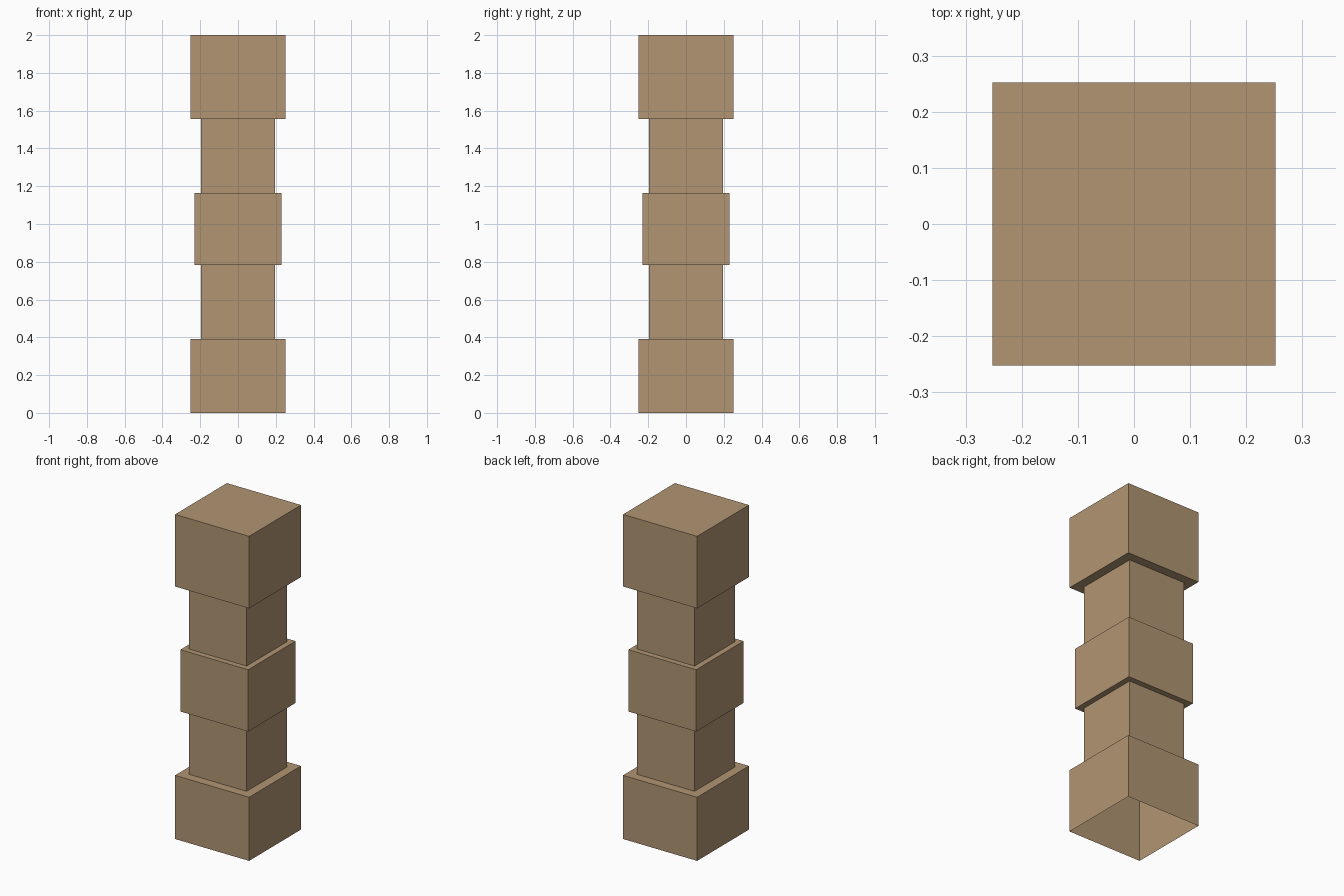
import bpy, bmesh

if "Cube" in bpy.data.objects:
    bpy.data.objects.remove(bpy.data.objects["Cube"])

# Single wood colour
wood = bpy.data.materials.new("tan wood")
wood.diffuse_color = (0.44, 0.30, 0.17, 1.0)
wood.use_nodes = True
wood.node_tree.nodes["Principled BSDF"].inputs["Base Color"].default_value = wood.diffuse_color

# Stepped square profile: (half width, height), from open foot to closed cap
BASE, SHAFT, COLLAR = 0.2525, 0.196, 0.231
profile = [
    (BASE, 0.0), (BASE, 0.392),
    (SHAFT, 0.392), (SHAFT, 0.783),
    (COLLAR, 0.783), (COLLAR, 1.164),
    (SHAFT, 1.164), (SHAFT, 1.556),
    (BASE, 1.556), (BASE, 2.0),
]

bm = bmesh.new()
rings = [[bm.verts.new((sx * h, sy * h, z))
          for sx, sy in ((-1, -1), (1, -1), (1, 1), (-1, 1))]
         for h, z in profile]

# Walls and ledges between neighbouring rings
for low, high in zip(rings, rings[1:]):
    for i in range(4):
        j = (i + 1) % 4
        bm.faces.new((low[i], low[j], high[j], high[i]))

# Flat cap; the underside stays open
bm.faces.new(rings[-1])

mesh = bpy.data.meshes.new("stepped_post")
bm.to_mesh(mesh)
bm.free()
mesh.materials.append(wood)
post = bpy.data.objects.new("stepped_post", mesh)
bpy.context.collection.objects.link(post)
